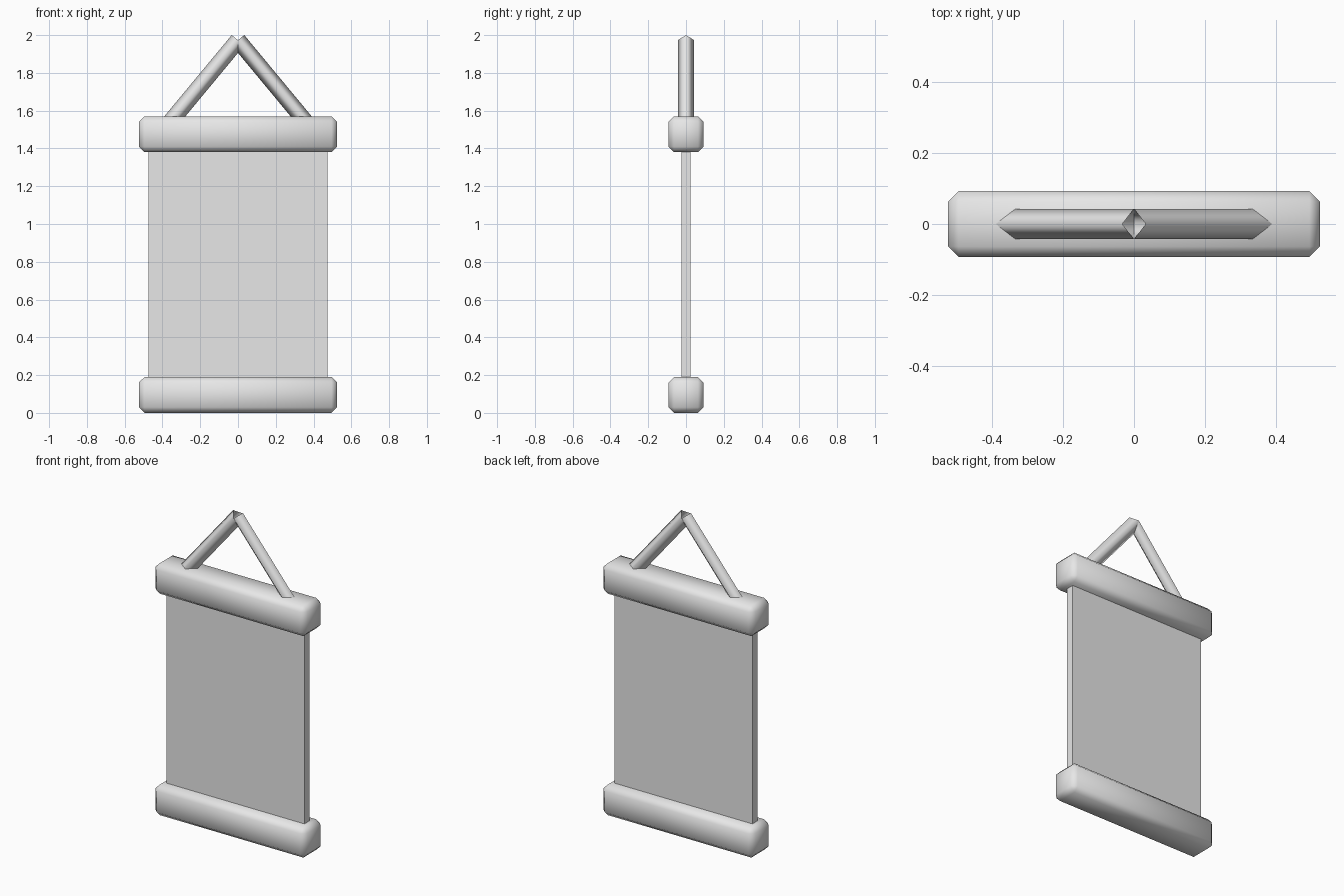
import bpy
import math
from mathutils import Vector

default = bpy.data.objects.get("Cube")
if default:
    bpy.data.objects.remove(default, do_unlink=True)

grey = bpy.data.materials.new("plain_grey")
grey.use_nodes = True
grey.diffuse_color = (0.8, 0.8, 0.8, 1)
grey.node_tree.nodes["Principled BSDF"].inputs["Base Color"].default_value = (0.8, 0.8, 0.8, 1)


def finish(name):
    obj = bpy.context.object
    obj.name = name
    obj.data.materials.append(grey)
    return obj


def box(name, size, z):
    bpy.ops.mesh.primitive_cube_add(size=1, location=(0, 0, z))
    obj = finish(name)
    obj.scale = size
    bpy.ops.object.transform_apply(location=False, rotation=False, scale=True)
    return obj


def cord(name, side):
    # four-sided open tube running from inside the top bar up to the peak
    foot, peak = Vector((side * 0.37, 0, 1.527)), Vector((0, 0, 1.973))
    axis = peak - foot
    bpy.ops.mesh.primitive_cylinder_add(
        vertices=4, radius=0.043, depth=axis.length, end_fill_type='NOTHING',
        location=(foot + peak) / 2, rotation=(0, math.atan2(axis.x, axis.z), 0))
    finish(name)
    bpy.ops.object.shade_smooth()


# Hanging sheet
box("banner_sheet", (0.95, 0.05, 1.25), 0.785)

# Chamfered bars above and below the sheet
for name, z in (("bottom_bar", 0.095), ("top_bar", 1.475)):
    bar = box(name, (1.05, 0.187, 0.19), z)
    bevel = bar.modifiers.new("chamfer", 'BEVEL')
    bevel.width = 0.03
    bevel.segments = 1
    bpy.ops.object.shade_smooth()

# Hanging cords
cord("left_cord", 1)
cord("right_cord", -1)
